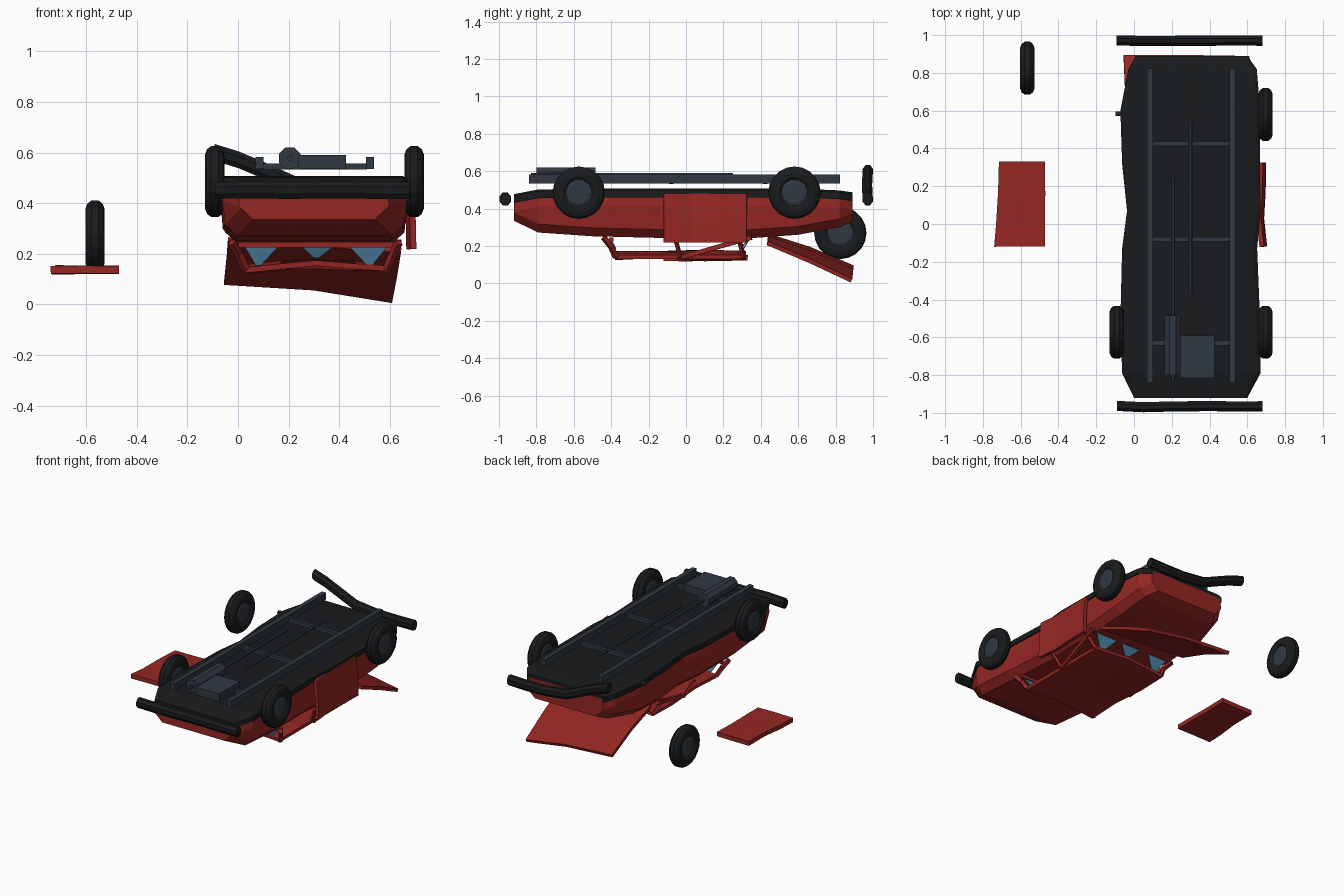
import bpy, bmesh, math
from mathutils import Vector

if "Cube" in bpy.data.objects:
    bpy.data.objects.remove(bpy.data.objects["Cube"])


def material(name, rgb):
    m = bpy.data.materials.new(name)
    m.diffuse_color = (*rgb, 1)
    m.use_nodes = True
    m.node_tree.nodes["Principled BSDF"].inputs["Base Color"].default_value = m.diffuse_color
    return m


RED = material("red_paint", (0.30, 0.02, 0.017))
BLACK = material("black_rubber", (0.010, 0.011, 0.012))
STEEL = material("dark_steel", (0.03, 0.04, 0.055))
GLASS = material("blue_glass", (0.08, 0.25, 0.40))


def mesh(name, verts, faces, mat):
    me = bpy.data.meshes.new(name)
    me.from_pydata([tuple(v) for v in verts], [], faces)
    bm = bmesh.new()
    bm.from_mesh(me)
    bmesh.ops.recalc_face_normals(bm, faces=bm.faces)
    bm.to_mesh(me)
    bm.free()
    me.materials.append(mat)
    ob = bpy.data.objects.new(name, me)
    bpy.context.collection.objects.link(ob)
    return ob


def loft(name, rings, mat):
    """Skin closed rings of equal size and cap both ends."""
    n, verts = len(rings[0]), [p for r in rings for p in r]
    faces = [(i * n + j, i * n + (j + 1) % n, (i + 1) * n + (j + 1) % n, (i + 1) * n + j)
             for i in range(len(rings) - 1) for j in range(n)]
    faces += [tuple(range(n)), tuple(range(len(verts) - n, len(verts)))]
    return mesh(name, verts, faces, mat)


def box(name, x, y, z, mat):
    return loft(name, [[(a, y[0], z[0]), (a, y[1], z[0]), (a, y[1], z[1]), (a, y[0], z[1])] for a in x], mat)


def rod(name, a, b, r, mat, n=8):
    a, b = Vector(a), Vector(b)
    q = (b - a).to_track_quat('Z', 'Y')
    ring = [q @ Vector((r * math.cos(t), r * math.sin(t), 0))
            for t in [2 * math.pi * (k + 0.5) / n for k in range(n)]]
    return loft(name, [[e + p for p in ring] for e in (a, b)], mat)


def panel(name, rows, thick, mat):
    """Creased sheet from rows of points, given thickness."""
    n = len(rows[0])
    faces = [(i * n + j, i * n + j + 1, (i + 1) * n + j + 1, (i + 1) * n + j)
             for i in range(len(rows) - 1) for j in range(n - 1)]
    ob = mesh(name, [p for r in rows for p in r], faces, mat)
    s = ob.modifiers.new("thickness", 'SOLIDIFY')
    s.thickness, s.offset = thick, 0
    return ob


def wheel(name, x, y, z):
    def revolve(part, profile, mat, n):
        loft(part, [[(x + dx, y + r * math.cos(2 * math.pi * k / n), z + r * math.sin(2 * math.pi * k / n))
                     for k in range(n)] for dx, r in profile], mat)
    half = [(-0.028, 0.07), (-0.038, 0.085), (-0.038, 0.108), (-0.03, 0.128), (-0.014, 0.14)]
    revolve(name + "_tyre", half + [(-dx, r) for dx, r in reversed(half)], BLACK, 20)
    revolve(name + "_hub", [(-0.033, 0.055), (-0.028, 0.07), (0.028, 0.07), (0.033, 0.055)], STEEL, 12)


def bumper(name, path):
    rings = [[(x, y + 0.029 * math.cos(t), z + 0.036 * math.sin(t))
              for t in [math.pi * (k + 0.5) / 4 for k in range(8)]] for x, y, z in path]
    loft(name, rings, BLACK)


# Overturned body: stations of y, left x, right x, lowest z, top z
stations = [(-0.92, 0.00, 0.60, 0.335, 0.455), (-0.79, -0.063, 0.67, 0.272, 0.48),
            (-0.50, -0.072, 0.667, 0.252, 0.485), (-0.13, -0.063, 0.652, 0.243, 0.485),
            (0.07, -0.037, 0.67, 0.24, 0.485), (0.32, -0.063, 0.667, 0.24, 0.485),
            (0.60, -0.072, 0.668, 0.26, 0.485), (0.82, -0.03, 0.65, 0.30, 0.475),
            (0.89, 0.01, 0.60, 0.33, 0.465)]
rings = []
for y, l, r, lo, hi in stations:
    side = [(0.012, hi), (0.002, hi - 0.07), (0.012, lo + 0.045), (0.06, lo)]
    rings.append([(l + d, y, z) for d, z in side] + [(r - d, y, z) for d, z in reversed(side)])
loft("car_body", rings, RED)

# Floor pan facing the sky
loft("floor_pan", [[(l, y, hi - 0.025), (l, y, hi + 0.012), (l + 0.02, y, hi + 0.022),
                    (r - 0.02, y, hi + 0.022), (r, y, hi + 0.012), (r, y, hi - 0.025)]
                   for y, l, r, lo, hi in stations], BLACK)

# Chassis rails and cross members
for side, x in (("left", 0.085), ("right", 0.522)):
    box(side + "_chassis_rail", (x - 0.016, x + 0.016), (-0.84, 0.823), (0.535, 0.582), STEEL)
for i, y in enumerate((-0.63, -0.08, 0.425)):
    box(f"cross_member_{i}", (0.09, 0.51), (y - 0.012, y + 0.012), (0.532, 0.556), STEEL)

# Drivetrain and exhaust
box("engine_block", (0.24, 0.427), (-0.815, -0.59), (0.535, 0.59), STEEL)
rod("muffler", (0.205, -0.80, 0.577), (0.205, -0.485, 0.577), 0.046, STEEL)
rod("exhaust_pipe", (0.207, -0.83, 0.578), (0.207, 0.25, 0.578), 0.012, STEEL)
rod("drive_shaft", (0.30, -0.37, 0.555), (0.30, 0.54, 0.555), 0.011, STEEL)
rod("front_axle", (-0.10, -0.573, 0.485), (0.70, -0.573, 0.485), 0.013, STEEL)
rod("rear_axle", (-0.098, 0.583, 0.485), (0.70, 0.583, 0.485), 0.013, STEEL)

# Three mounted wheels and one loose wheel
wheel("front_left_wheel", -0.092, -0.573, 0.485)
wheel("front_right_wheel", 0.696, -0.573, 0.485)
wheel("rear_right_wheel", 0.696, 0.58, 0.485)
wheel("loose_wheel", -0.565, 0.825, 0.27)

# Bent bumpers
bumper("front_bumper", [(-0.09, -0.963, 0.45), (0.05, -0.97, 0.452), (0.2, -0.966, 0.45),
                        (0.4, -0.964, 0.452), (0.55, -0.966, 0.45), (0.68, -0.965, 0.45)])
bumper("rear_bumper", [(-0.092, 0.972, 0.60), (0.0, 0.97, 0.572), (0.10, 0.968, 0.53),
                       (0.23, 0.97, 0.472), (0.40, 0.97, 0.452), (0.55, 0.972, 0.45), (0.68, 0.97, 0.453)])

# Lid hanging open to the ground
panel("hanging_lid", [
    [(-0.04, 0.44, 0.255), (0.30, 0.44, 0.24), (0.645, 0.435, 0.215)],
    [(-0.045, 0.66, 0.185), (0.30, 0.66, 0.165), (0.63, 0.66, 0.12)],
    [(-0.055, 0.89, 0.087), (0.30, 0.89, 0.065), (0.61, 0.885, 0.015)]], 0.022, RED)

# Sprung door on the right side and torn-off door on the left
panel("right_door", [[(x + dx, y, z) for y, dx in ((-0.12, 0.008), (0.03, -0.008), (0.17, 0.0), (0.325, 0.003))]
                     for z, x in ((0.218, 0.685), (0.35, 0.682), (0.48, 0.668))], 0.024, RED)
panel("loose_door", [
    [(-0.74, -0.12, 0.136), (-0.60, -0.12, 0.138), (-0.47, -0.12, 0.136)],
    [(-0.73, 0.0, 0.132), (-0.60, 0.0, 0.135), (-0.47, 0.0, 0.136)],
    [(-0.72, 0.16, 0.14), (-0.595, 0.16, 0.138), (-0.47, 0.16, 0.134)],
    [(-0.715, 0.33, 0.136), (-0.59, 0.33, 0.136), (-0.47, 0.33, 0.138)]], 0.03, RED)

# Crushed roof with buckled pillars
panel("crushed_roof", [[(0.03, y, 0.135 + d), (0.17, y, 0.15 + d), (0.31, y, 0.163 - d),
                        (0.46, y, 0.15 + d), (0.59, y, 0.142)]
                       for y, d in ((-0.38, 0.0), (-0.15, 0.012), (0.10, -0.006), (0.32, 0.0))], 0.022, RED)
for side, xb, xr in (("left", -0.025, 0.03), ("right", 0.635, 0.588)):
    for part, yb, ym, yr in (("front", -0.44, -0.40, -0.375), ("middle", -0.06, -0.045, -0.03),
                             ("rear", 0.35, 0.17, -0.02)):
        r = 0.012 if part == "middle" else 0.017
        mid = ((xb + xr) / 2, ym, 0.195)
        rod(f"{side}_{part}_pillar_upper", (xb, yb, 0.245), mid, r, RED, 4)
        rod(f"{side}_{part}_pillar_lower", mid, (xr, yr, 0.14), r, RED, 4)
    rod(f"{side}_rear_post", (xb, 0.28, 0.245), (xr, 0.31, 0.14), 0.013, RED, 4)
rod("windscreen_header", (0.0, -0.40, 0.235), (0.62, -0.40, 0.235), 0.016, RED, 4)

# Broken glass shards at the windscreen and rear window
for i, (x0, x1, tip, drop) in enumerate(((0.02, 0.17, 0.08, 0.155), (0.24, 0.39, 0.31, 0.185),
                                         (0.43, 0.60, 0.52, 0.155))):
    for end, y, dy in (("front", -0.405, 0.03), ("rear", 0.34, -0.05)):
        panel(f"{end}_glass_{i}", [[(x0, y, 0.24), (x1, y, 0.24)],
                                   [(tip - 0.01, y + dy, drop), (tip + 0.01, y + dy, drop)]], 0.006, GLASS)
